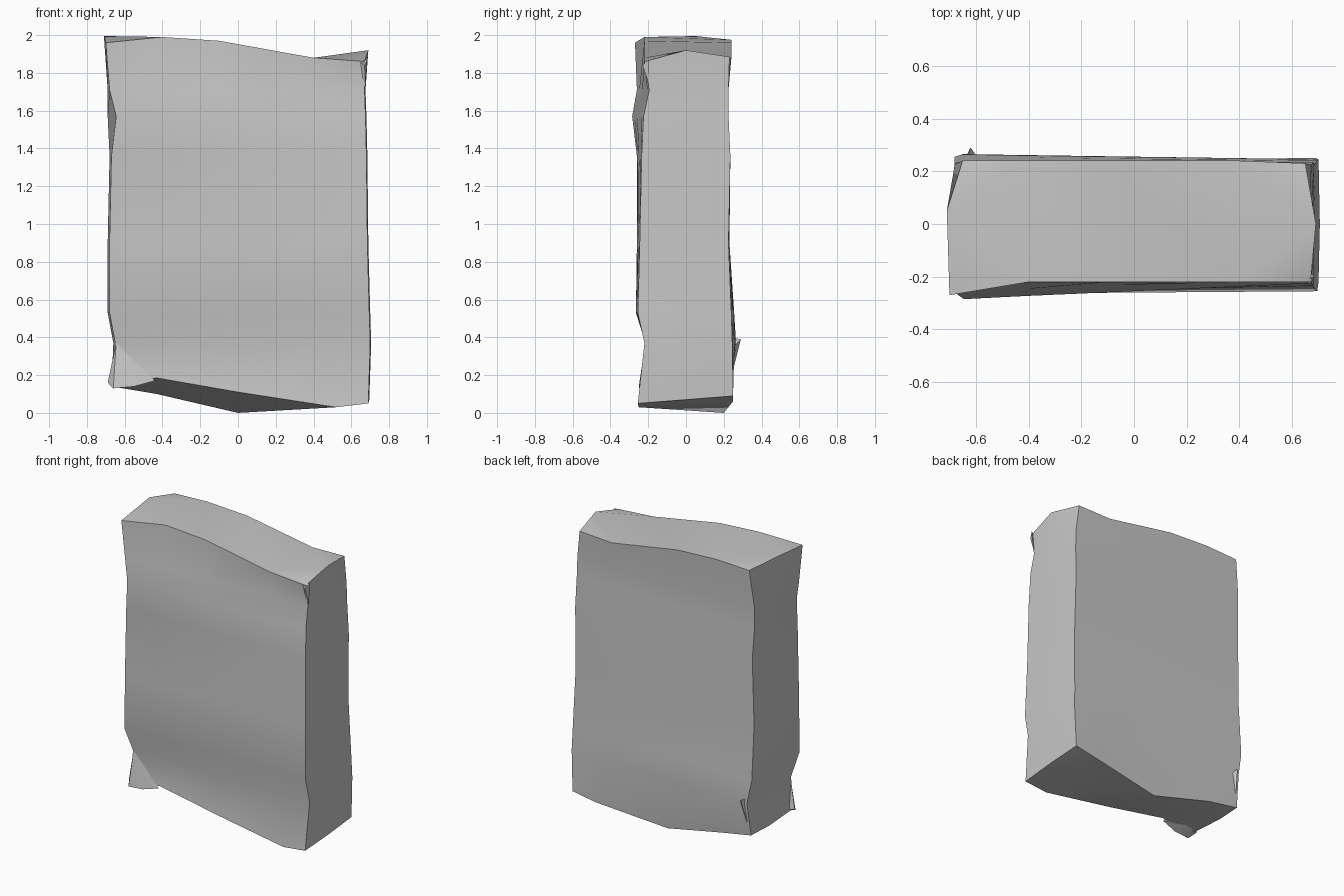
import bpy, bmesh, math

cube = bpy.data.objects.get("Cube")
if cube:
    bpy.data.objects.remove(cube, do_unlink=True)

stone = bpy.data.materials.new("grey stone")
stone.use_nodes = True
grey = (0.57, 0.57, 0.57, 1)
stone.diffuse_color = grey
stone.node_tree.nodes["Principled BSDF"].inputs["Base Color"].default_value = grey


def finish(bm, name, angle=30):
    """Turn a bmesh into a shaded stone object."""
    bmesh.ops.recalc_face_normals(bm, faces=bm.faces)
    mesh = bpy.data.meshes.new(name)
    bm.to_mesh(mesh)
    bm.free()
    mesh.materials.append(stone)
    obj = bpy.data.objects.new(name, mesh)
    bpy.context.collection.objects.link(obj)
    bpy.ops.object.select_all(action="DESELECT")
    obj.select_set(True)
    bpy.context.view_layer.objects.active = obj
    bpy.ops.object.shade_smooth_by_angle(angle=math.radians(angle))
    return obj


def ring(bm, heights, left, right, front, back, inner):
    """One horizontal loop: front edge, right side, back edge, left side."""
    def along(x, ends):
        t = (x - left) / (right - left)
        return ends[0] + t * (ends[1] - ends[0])
    xs = [left, *inner, right]
    points = [(x, along(x, front)) for x in xs]
    points.append((right + 0.005, 0))
    points += [(x, along(x, back)) for x in reversed(xs)]
    points.append((left - 0.01, 0.05))
    return [bm.verts.new((x, y, z)) for (x, y), z in zip(points, heights)]


def shard(name, points):
    """Small broken chip wrapped around a few points."""
    bm = bmesh.new()
    for p in points:
        bm.verts.new(p)
    bmesh.ops.convex_hull(bm, input=bm.verts)
    return finish(bm, name, 10)


# Slab: stacked loops with an uneven foot and crown
bm = bmesh.new()
inner = (-0.42, -0.1, 0.45)
foot = [0.15, 0.185, 0.11, 0.03, 0.05, 0.07, 0.09, 0.06, 0, 0.1, 0.14, 0.14]
crown = [1.96, 1.99, 1.97, 1.88, 1.86, 1.92, 1.885, 1.875, 1.96, 1.975, 1.965, 1.995]
# height, left, right, front (left, right), back (left, right)
levels = [
    (0.37, -0.65, 0.7, (-0.215, -0.22), (0.265, 0.245)),
    (0.53, -0.68, 0.695, (-0.265, -0.255), (0.255, 0.24)),
    (0.9, -0.68, 0.685, (-0.26, -0.245), (0.23, 0.225)),
    (1.36, -0.67, 0.68, (-0.26, -0.235), (0.235, 0.235)),
    (1.57, -0.68, 0.675, (-0.285, -0.225), (0.225, 0.225)),
    (1.71, -0.68, 0.67, (-0.26, -0.195), (0.225, 0.225)),
]
loops = [ring(bm, foot, -0.66, 0.69, (-0.225, -0.255), (0.235, 0.25), (-0.43, 0, 0.52))]
for z, *shape in levels:
    loops.append(ring(bm, [z] * len(foot), *shape, inner))
loops.append(ring(bm, crown, -0.7, 0.67, (-0.27, -0.22), (0.24, 0.24), (-0.4, -0.1, 0.4)))

# Corner wear: flared front left crown, clipped back corners, pinched edge
top = loops[-1]
for vert in top[1:4]:
    vert.co.y = -0.22
top[5].co.x = 0.69
top[6].co.x = 0.65
top[6].co.y = 0.23
top[10].co.x = -0.65
loops[5][0].co.x = -0.645
loops[0][8].co.y = 0.2

for low, high in zip(loops, loops[1:]):
    for i in range(len(low)):
        j = (i + 1) % len(low)
        bm.faces.new((low[i], low[j], high[j], high[i]))
caps = [bm.faces.new(loops[0]), bm.faces.new(top)]
bmesh.ops.triangulate(bm, faces=caps)
finish(bm, "stone_slab")

# Chips along the corners
shard("lower_left_chip", [(-0.645, -0.215, 0.37), (-0.69, -0.2, 0.16), (-0.66, -0.25, 0.13),
                          (-0.55, -0.25, 0.14), (-0.44, -0.235, 0.17), (-0.62, -0.15, 0.16)])
shard("back_left_chip", [(-0.62, 0.29, 0.39), (-0.64, 0.23, 0.4), (-0.58, 0.235, 0.33),
                         (-0.64, 0.25, 0.23)])
shard("top_right_chip", [(0.67, -0.23, 1.84), (0.685, -0.2, 1.87), (0.675, -0.19, 1.72),
                         (0.64, -0.215, 1.86), (0.66, -0.2, 1.75)])
